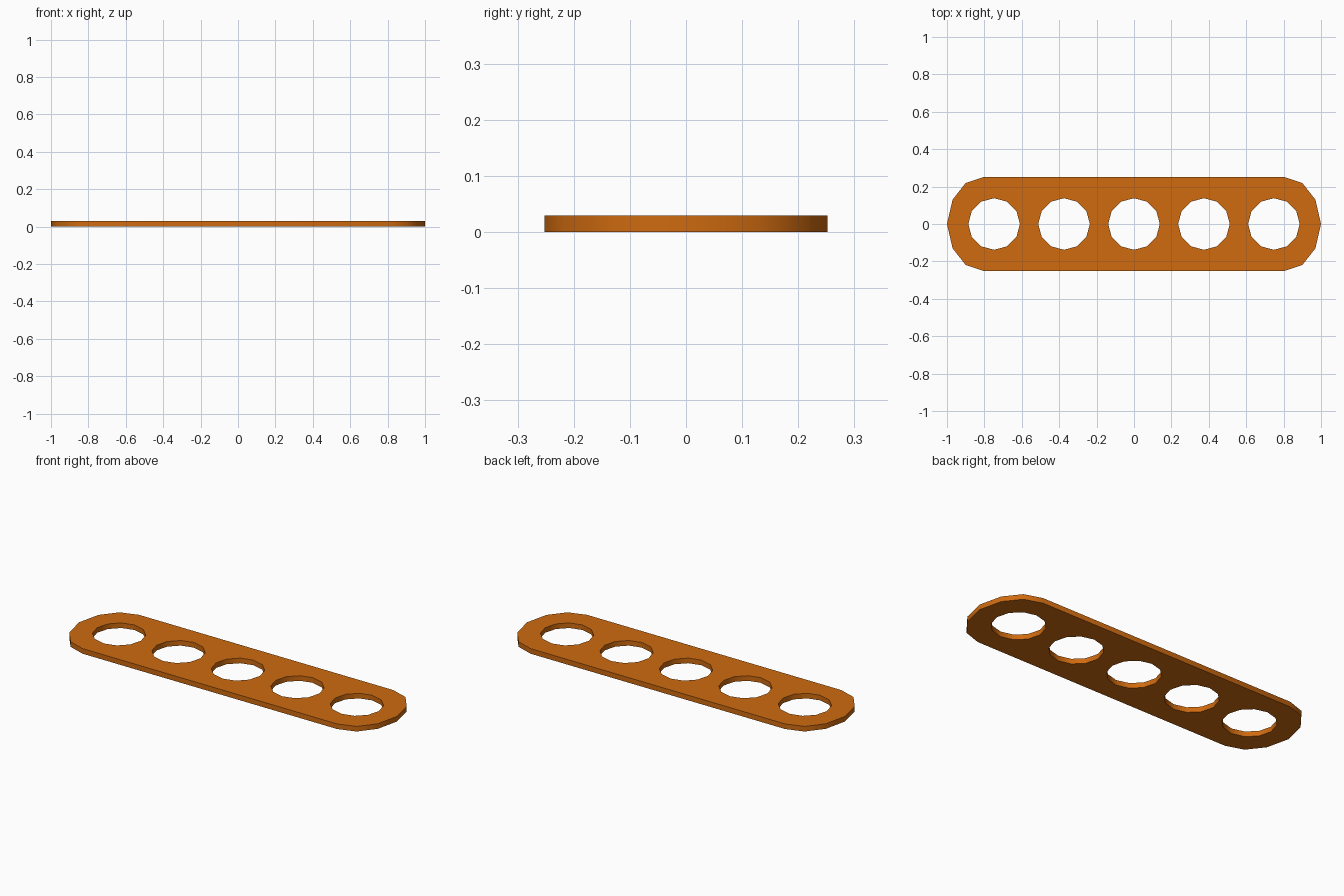
import bpy, bmesh, math

if "Cube" in bpy.data.objects:
    bpy.data.objects.remove(bpy.data.objects["Cube"])

THICK = 0.029
HOLE_R = 0.138
SPACING = 0.374

orange = bpy.data.materials.new("orange")
orange.diffuse_color = (0.62, 0.145, 0.005, 1)
orange.use_nodes = True
orange.node_tree.nodes["Principled BSDF"].inputs["Base Color"].default_value = orange.diffuse_color

bm = bmesh.new()


def add_loop(points):
    vs = [bm.verts.new((x, y, 0)) for x, y in points]
    return [bm.edges.new((vs[i], vs[(i + 1) % len(vs)])) for i in range(len(vs))]


# Outer outline: one quarter mirrored around both axes
quarter = [(1.0, 0), (0.97, 0.13), (0.9, 0.219), (0.8, 0.252)]
half = quarter + [(-x, y) for x, y in reversed(quarter)]
edges = add_loop(half + [(x, -y) for x, y in reversed(half[1:-1])])

# Five twelve-sided holes
for i in range(-2, 3):
    edges += add_loop([(i * SPACING + HOLE_R * math.cos(k * math.pi / 6),
                        HOLE_R * math.sin(k * math.pi / 6)) for k in range(12)])

# Fill around the holes and give the plate its thickness
bmesh.ops.triangle_fill(bm, use_beauty=True, use_dissolve=False, edges=edges)
ext = bmesh.ops.extrude_face_region(bm, geom=bm.faces[:], use_keep_orig=True)
top = [g for g in ext["geom"] if isinstance(g, bmesh.types.BMVert)]
bmesh.ops.translate(bm, verts=top, vec=(0, 0, THICK))
bmesh.ops.recalc_face_normals(bm, faces=bm.faces[:])

mesh = bpy.data.meshes.new("perforated_plate")
bm.to_mesh(mesh)
bm.free()
plate = bpy.data.objects.new("perforated_plate", mesh)
mesh.materials.append(orange)
bpy.context.collection.objects.link(plate)

# Smooth rim and hole walls, sharp top and bottom edges
bpy.context.view_layer.objects.active = plate
plate.select_set(True)
bpy.ops.object.shade_smooth_by_angle(angle=math.radians(45))
